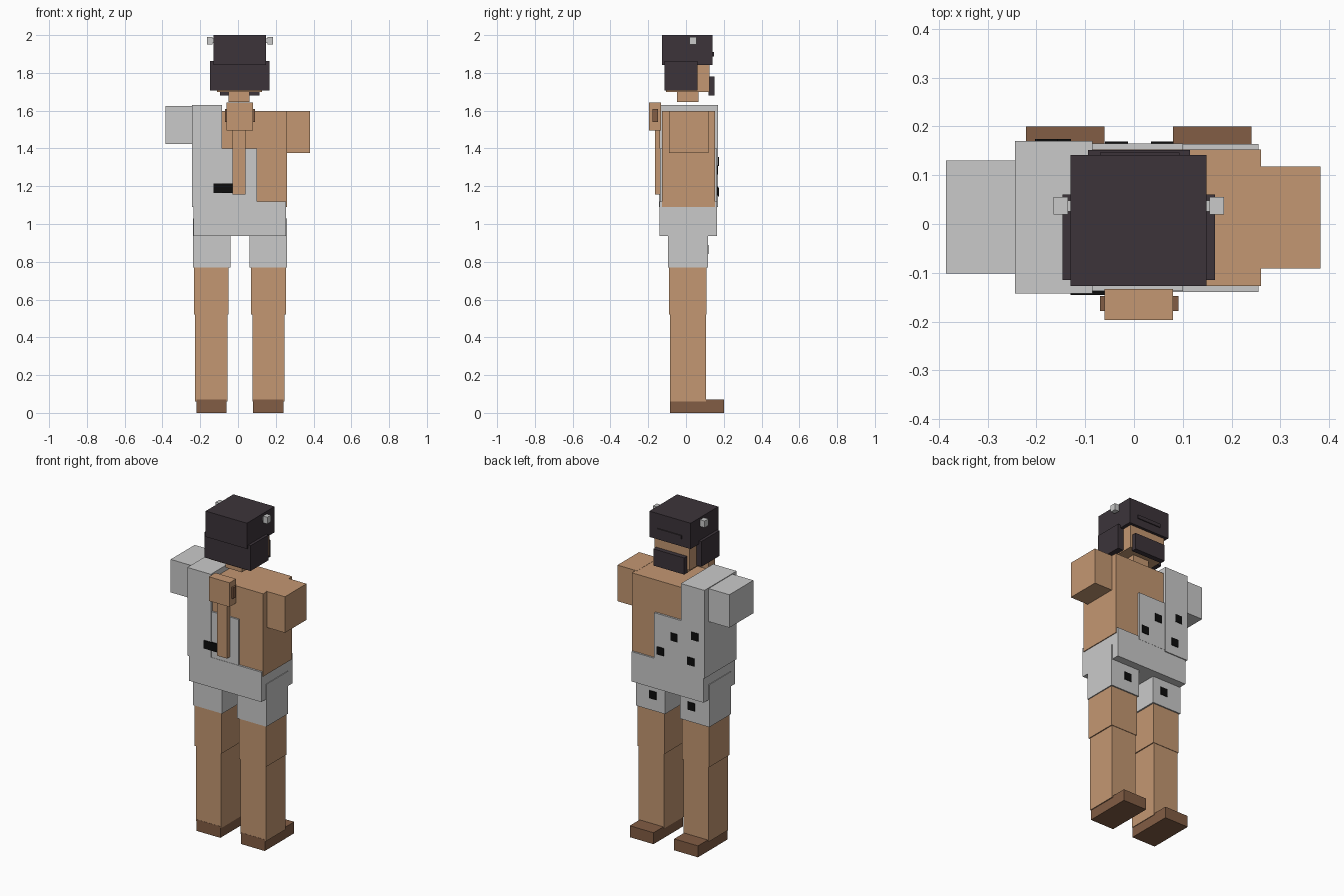
import bpy


def material(name, rgb):
    m = bpy.data.materials.new(name)
    m.diffuse_color = (*rgb, 1.0)
    return m


SKIN = material("tan skin", (0.55, 0.31, 0.168))
CLOTH = material("light grey cloth", (0.59, 0.59, 0.59))
BROWN = material("brown leather", (0.223, 0.109, 0.058))
HAIR = material("dark hair", (0.045, 0.034, 0.042))
BLACK = material("black patch", (0.004, 0.004, 0.004))


def box(name, x, y, z, mat):
    """Axis-aligned box from (min, max) ranges."""
    bpy.ops.mesh.primitive_cube_add(size=1)
    o = bpy.context.object
    o.name = name
    for v in o.data.vertices:
        for i, (lo, hi) in enumerate((x, y, z)):
            v.co[i] = lo if v.co[i] < 0 else hi
    o.data.materials.append(mat)
    return o


# Legs, mirrored about the body's centre line
MID = 0.01
for side, s in (("left", -1), ("right", 1)):
    def span(a, b):
        return tuple(sorted((MID + s * a, MID + s * b)))
    box(side + "_foot", span(0.07, 0.231), (-0.085, 0.2), (0, 0.07), BROWN)
    box(side + "_lower_leg", span(0.066, 0.237), (-0.084, 0.105), (0.06, 0.53), SKIN)
    box(side + "_upper_leg", span(0.06, 0.243), (-0.09, 0.108), (0.52, 0.8), SKIN)
    box(side + "_shorts_leg", span(0.051, 0.249), (-0.095, 0.116), (0.77, 1.03), CLOTH)

# Torso and one-shoulder garment
box("torso", (-0.235, 0.26), (-0.127, 0.153), (1.09, 1.597), SKIN)
box("pelvis_wrap", (-0.235, 0.255), (-0.139, 0.164), (0.937, 1.12), CLOTH)
box("shirt_middle", (-0.10, 0.10), (-0.137, 0.165), (1.10, 1.40), CLOTH)
box("shirt_shoulder", (-0.244, -0.085), (-0.142, 0.17), (1.09, 1.63), CLOTH)

# Arms
box("sleeve", (-0.385, -0.24), (-0.102, 0.13), (1.424, 1.626), CLOTH)
box("bare_arm", (0.25, 0.382), (-0.091, 0.118), (1.377, 1.598), SKIN)

# Neck, head and hair
box("neck", (-0.05, 0.06), (-0.048, 0.067), (1.645, 1.72), SKIN)
box("head", (-0.112, 0.128), (-0.105, 0.124), (1.70, 1.86), SKIN)
box("hair_top", (-0.13, 0.149), (-0.127, 0.141), (1.842, 2.0), HAIR)
box("hair_lower", (-0.147, 0.166), (-0.115, 0.06), (1.707, 1.862), HAIR)
box("beard", (-0.0945, 0.115), (0.12, 0.152), (1.68, 1.782), HAIR)
box("hair_band", (-0.07, 0.093), (0.139, 0.147), (1.888, 1.91), HAIR)

# Hair pins on both sides
for side, s in (("left", -1), ("right", 1)):
    a, b, c = (MID + s * d for d in (0.135, 0.145, 0.175))
    box(side + "_pin_stem", tuple(sorted((a, b))), (0.026, 0.048), (1.958, 1.982), CLOTH)
    box(side + "_pin_head", tuple(sorted((b, c))), (0.019, 0.055), (1.949, 1.99), CLOTH)

# Hammer carried behind the shoulders
box("hammer_head", (-0.06, 0.08), (-0.197, -0.133), (1.495, 1.643), SKIN)
box("hammer_core", (-0.07, 0.091), (-0.178, -0.148), (1.54, 1.608), BROWN)
box("hammer_handle", (-0.028, 0.04), (-0.163, -0.137), (1.155, 1.5), SKIN)

# Black patches on the garment: x, z centre and surface y
patches = [(-0.036, 1.285, 0.165), (-0.18, 1.33, 0.17), (0.058, 1.175, 0.165),
           (-0.153, 1.17, 0.17), (0.142, 0.865, 0.116), (-0.118, 0.865, 0.116)]
for x, z, y in patches:
    box("cloth_patch", (x - 0.0235, x + 0.0235), (y - 0.002, y + 0.004),
        (z - 0.024, z + 0.024), BLACK)
box("rear_patch", (-0.13, -0.02), (-0.146, -0.137), (1.165, 1.215), BLACK)
